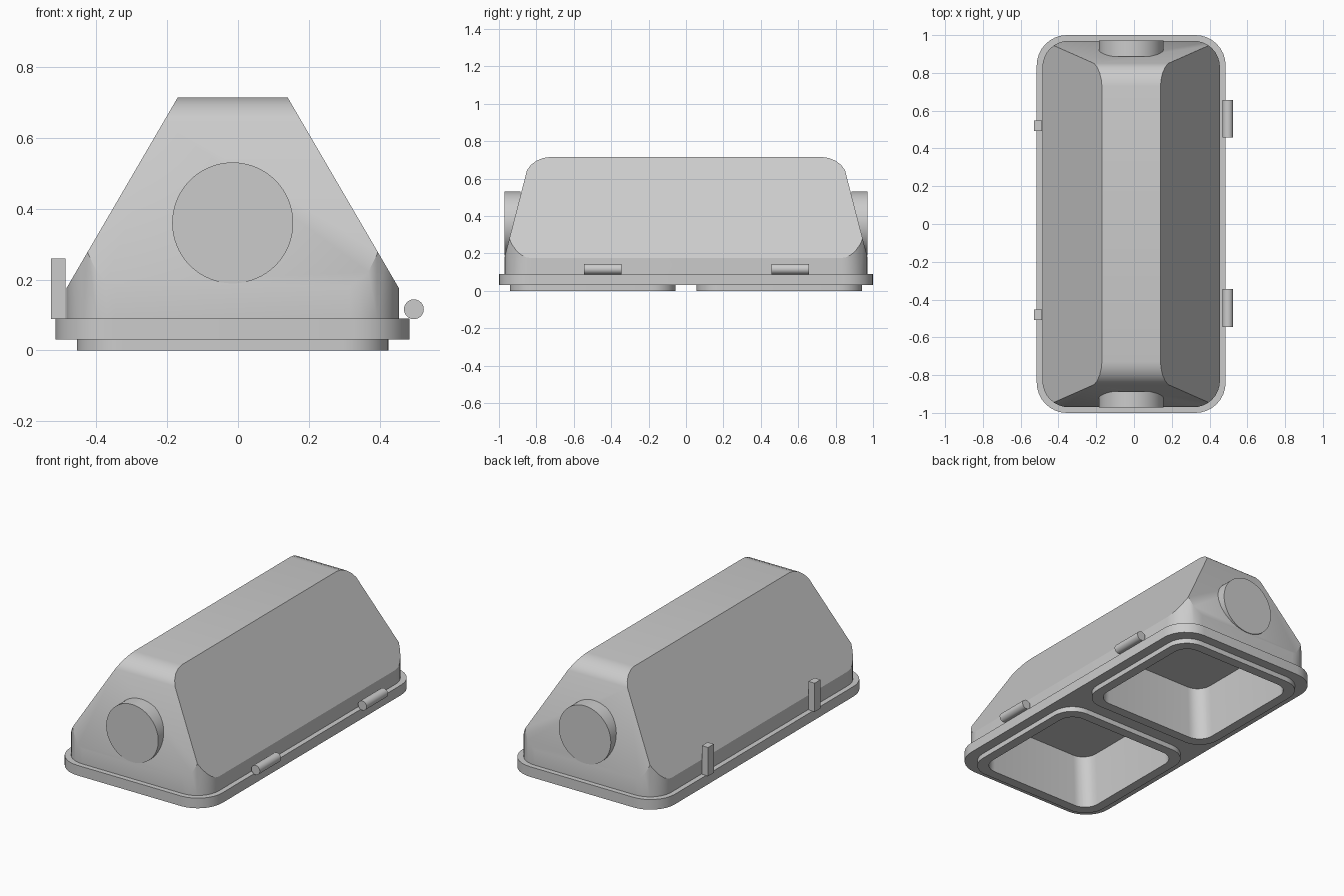
import bpy, bmesh, math
from mathutils import Vector

if "Cube" in bpy.data.objects:
    bpy.data.objects.remove(bpy.data.objects["Cube"])

CX = -0.015  # centre line of the casing


def prism(name, pts, extrude):
    """Closed outline of 3D points pushed along a vector."""
    bm = bmesh.new()
    face = bm.faces.new([bm.verts.new(p) for p in pts])
    res = bmesh.ops.extrude_face_region(bm, geom=[face])
    moved = [v for v in res["geom"] if isinstance(v, bmesh.types.BMVert)]
    bmesh.ops.translate(bm, verts=moved, vec=Vector(extrude))
    bmesh.ops.recalc_face_normals(bm, faces=bm.faces)
    mesh = bpy.data.meshes.new(name)
    bm.to_mesh(mesh)
    bm.free()
    ob = bpy.data.objects.new(name, mesh)
    bpy.context.collection.objects.link(ob)
    return ob


def rounded_rect(cx, cy, hx, hy, r, z, seg=8):
    pts = []
    for q, (sx, sy) in enumerate([(1, 1), (-1, 1), (-1, -1), (1, -1)]):
        for i in range(seg + 1):
            a = math.pi / 2 * (q + i / seg)
            pts.append((cx + sx * (hx - r) + r * math.cos(a),
                        cy + sy * (hy - r) + r * math.sin(a), z))
    return pts


def boolean(ob, tool, op):
    tool.hide_render = True
    mod = ob.modifiers.new(op, "BOOLEAN")
    mod.operation, mod.object, mod.solver = op, tool, "EXACT"
    bpy.context.view_layer.objects.active = ob
    bpy.ops.object.modifier_apply(modifier=mod.name)
    bpy.data.objects.remove(tool)


def smooth(ob, angle=30):
    bpy.ops.object.select_all(action="DESELECT")
    ob.select_set(True)
    bpy.context.view_layer.objects.active = ob
    bpy.ops.object.shade_smooth_by_angle(angle=math.radians(angle))


def cylinder(name, r, depth, loc, verts):
    bpy.ops.mesh.primitive_cylinder_add(vertices=verts, radius=r, depth=depth,
                                        location=loc, rotation=(math.pi / 2, 0, 0))
    ob = bpy.context.object
    ob.name = name
    smooth(ob)
    return ob


# Casing: rounded footprint trimmed by the front and side outlines
casing = prism("casing", rounded_rect(CX, 0, 0.47, 0.97, 0.14, 0.05), (0, 0, 0.9))
front = [(-0.6, 0), (0.6, 0), (0.6, 0.175), (0.47, 0.175), (0.155, 0.715),
         (-0.155, 0.715), (-0.47, 0.175), (-0.6, 0.175)]
boolean(casing, prism("front_outline", [(x + CX, -1.2, z) for x, z in front],
                      (0, 2.4, 0)), "INTERSECT")
half = [(1.1, 0), (1.1, 0.18), (0.97, 0.18), (0.85, 0.645), (0.83, 0.672),
        (0.8, 0.695), (0.763, 0.71), (0.715, 0.717)]
side = half + [(-y, z) for y, z in reversed(half)]
boolean(casing, prism("side_outline", [(-1, y, z) for y, z in side],
                      (2, 0, 0)), "INTERSECT")

# Flange and the two rims underneath
boolean(casing, prism("flange", rounded_rect(CX, 0, 0.5, 1.0, 0.16, 0.03),
                      (0, 0, 0.06)), "UNION")
for s in (-1, 1):
    boolean(casing, prism("rim", rounded_rect(CX, s * 0.4985, 0.44, 0.4435, 0.13, 0),
                          (0, 0, 0.05)), "UNION")

# Deep pockets opening downward
for s in (-1, 1):
    pocket = prism("pocket", rounded_rect(CX, s * 0.4985, 0.385, 0.385, 0.09, -0.05),
                   (0, 0, 0.37))
    for v in pocket.data.vertices:
        if v.co.z > 0:
            v.co.x = CX + (v.co.x - CX) * 0.96
    boolean(casing, pocket, "DIFFERENCE")
smooth(casing, 25)

# Round end discs, hinge barrels and latch tabs
for s in (-1, 1):
    cylinder("end_disc", 0.171, 0.085, (CX, s * 0.9285, 0.36), 64)
for y in (-0.445, 0.557):
    cylinder("hinge_barrel", 0.028, 0.2, (0.497, y, 0.116), 24)
for y in (-0.48, 0.52):
    bpy.ops.mesh.primitive_cube_add(size=1, location=(-0.508, y, 0.174))
    tab = bpy.context.object
    tab.name = "latch_tab"
    tab.scale = (0.041, 0.055, 0.17)
